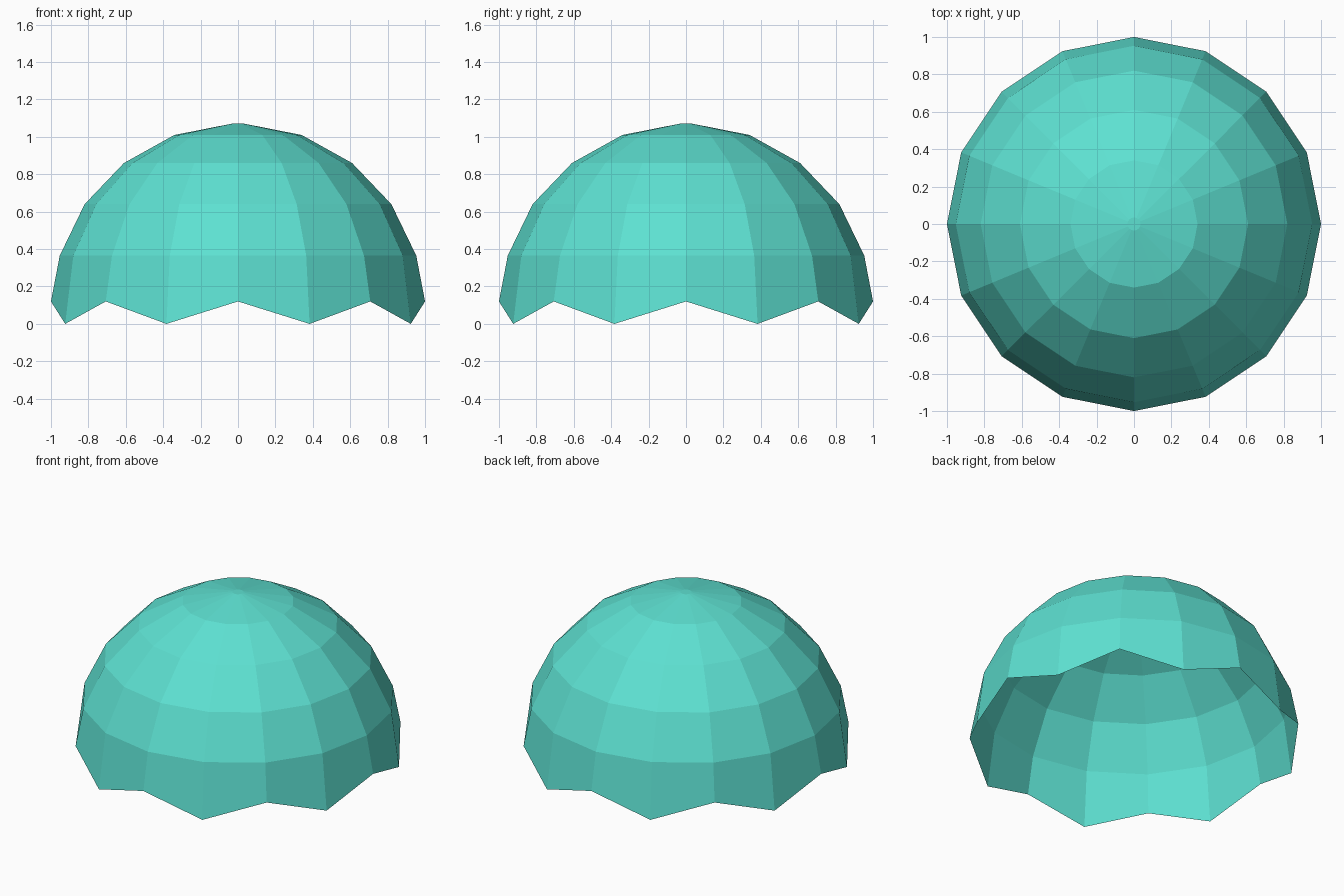
import bpy, bmesh
from math import cos, sin, tau

cube = bpy.data.objects.get("Cube")
if cube:
    bpy.data.objects.remove(cube, do_unlink=True)

SIDES = 16
HEM_DROP = 0.12
# Dome profile from hem to crown: radius, height
PROFILE = [(1.0, 0.12), (0.953, 0.365), (0.82, 0.64),
           (0.61, 0.86), (0.34, 1.01), (0.035, 1.07)]

turquoise = bpy.data.materials.new("turquoise")
turquoise.use_nodes = True
colour = (0.11, 0.75, 0.64, 1)
turquoise.diffuse_color = colour
turquoise.node_tree.nodes["Principled BSDF"].inputs["Base Color"].default_value = colour


def add_ring(bm, radius, height):
    return [bm.verts.new((radius * cos(tau * i / SIDES),
                          radius * sin(tau * i / SIDES), height))
            for i in range(SIDES)]


# Open faceted shell with a small flat crown
bm = bmesh.new()
rings = [add_ring(bm, r, z) for r, z in PROFILE]
for low, high in zip(rings, rings[1:]):
    for i in range(SIDES):
        j = (i + 1) % SIDES
        bm.faces.new((low[i], low[j], high[j], high[i]))
bm.faces.new(rings[-1])

# Zigzag hem: every other point hangs down
for v in rings[0][1::2]:
    v.co.z -= HEM_DROP

mesh = bpy.data.meshes.new("dome_canopy")
bm.to_mesh(mesh)
bm.free()
mesh.materials.append(turquoise)
dome = bpy.data.objects.new("dome_canopy", mesh)
bpy.context.collection.objects.link(dome)
